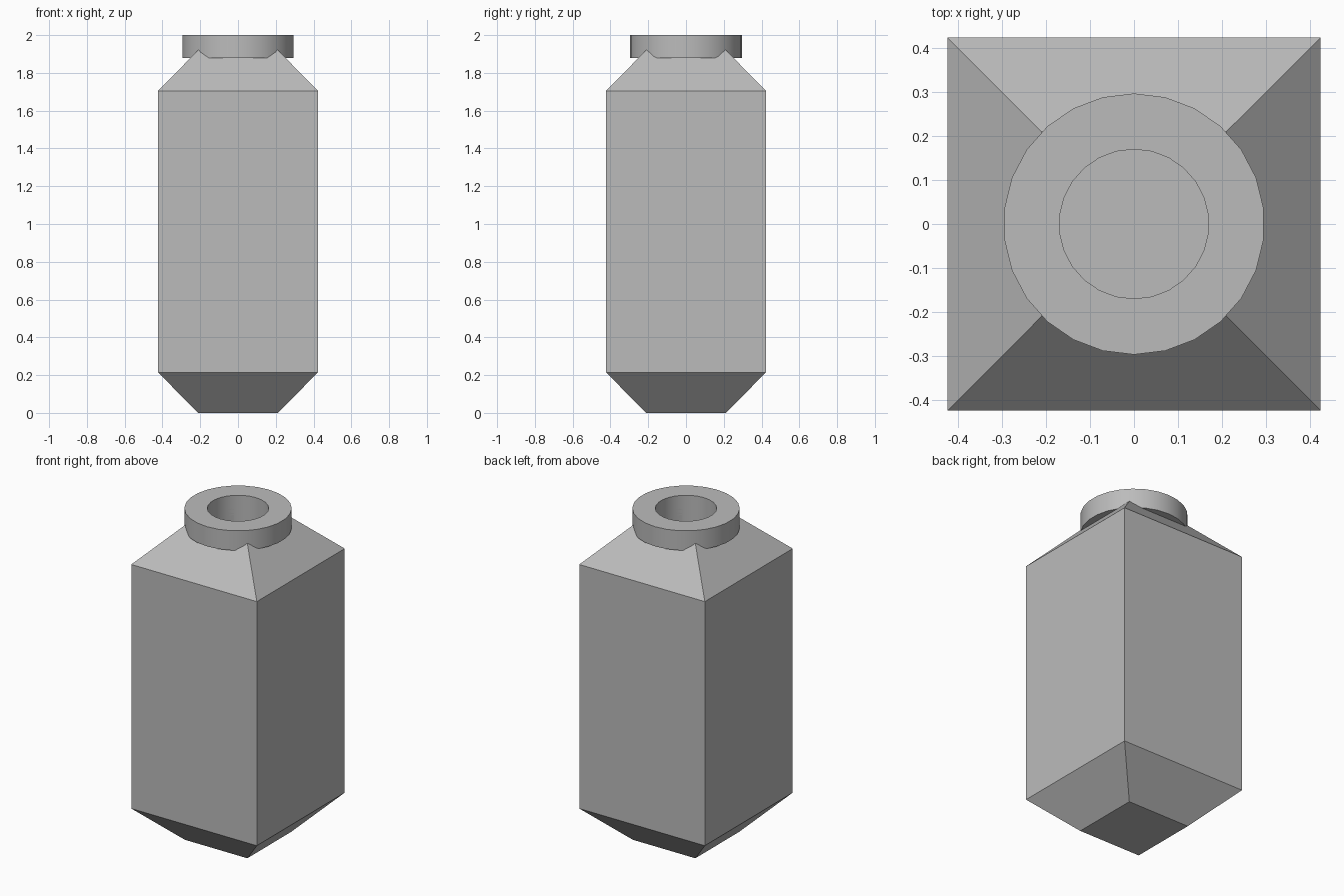
import bpy, bmesh, math

default = bpy.data.objects.get("Cube")
if default:
    bpy.data.objects.remove(default)

SIDES = 26
HALF, NECK = 0.424, 0.211
BORE = 0.17
HEIGHT = 2.0

grey = bpy.data.materials.new("plain grey")
grey.use_nodes = True
colour = (0.5, 0.5, 0.5, 1)
grey.diffuse_color = colour
grey.node_tree.nodes["Principled BSDF"].inputs["Base Color"].default_value = colour


def square_loft(name, sections):
    """Closed solid through square sections given as (half width, z)."""
    bm = bmesh.new()
    corners = [(-1, -1), (1, -1), (1, 1), (-1, 1)]
    rings = [[bm.verts.new((x * h, y * h, z)) for x, y in corners] for h, z in sections]
    for low, high in zip(rings, rings[1:]):
        for i in range(4):
            j = (i + 1) % 4
            bm.faces.new((low[i], low[j], high[j], high[i]))
    bm.faces.new(rings[0][::-1])
    bm.faces.new(rings[-1])
    mesh = bpy.data.meshes.new(name)
    bm.to_mesh(mesh)
    bm.free()
    ob = bpy.data.objects.new(name, mesh)
    bpy.context.collection.objects.link(ob)
    return ob


def cylinder(name, radius, bottom, top):
    bpy.ops.mesh.primitive_cylinder_add(vertices=SIDES, radius=radius, depth=top - bottom,
                                        location=(0, 0, (bottom + top) / 2))
    ob = bpy.context.object
    ob.name = name
    return ob


# Square bottle with chamfered base and shoulders
body = square_loft("bottle_body", [(NECK, 0), (HALF, 0.215), (HALF, 1.705), (NECK, 1.92)])

# Round collar around the mouth
collar = cylinder("neck_collar", 0.297, 1.88, HEIGHT)

# Bore through collar and into the body
cutter = cylinder("bore_cutter", BORE, 0.1, HEIGHT + 0.1)
cutter.hide_render = True

for ob in (body, collar):
    ob.data.materials.clear()
    ob.data.materials.append(grey)
    cut = ob.modifiers.new("bore", 'BOOLEAN')
    cut.operation = 'DIFFERENCE'
    cut.solver = 'EXACT'
    cut.object = cutter
    bpy.ops.object.select_all(action='DESELECT')
    ob.select_set(True)
    bpy.context.view_layer.objects.active = ob
    bpy.ops.object.modifier_apply(modifier=cut.name)
    bpy.ops.object.shade_smooth_by_angle(angle=math.radians(30))

bpy.data.objects.remove(cutter)
